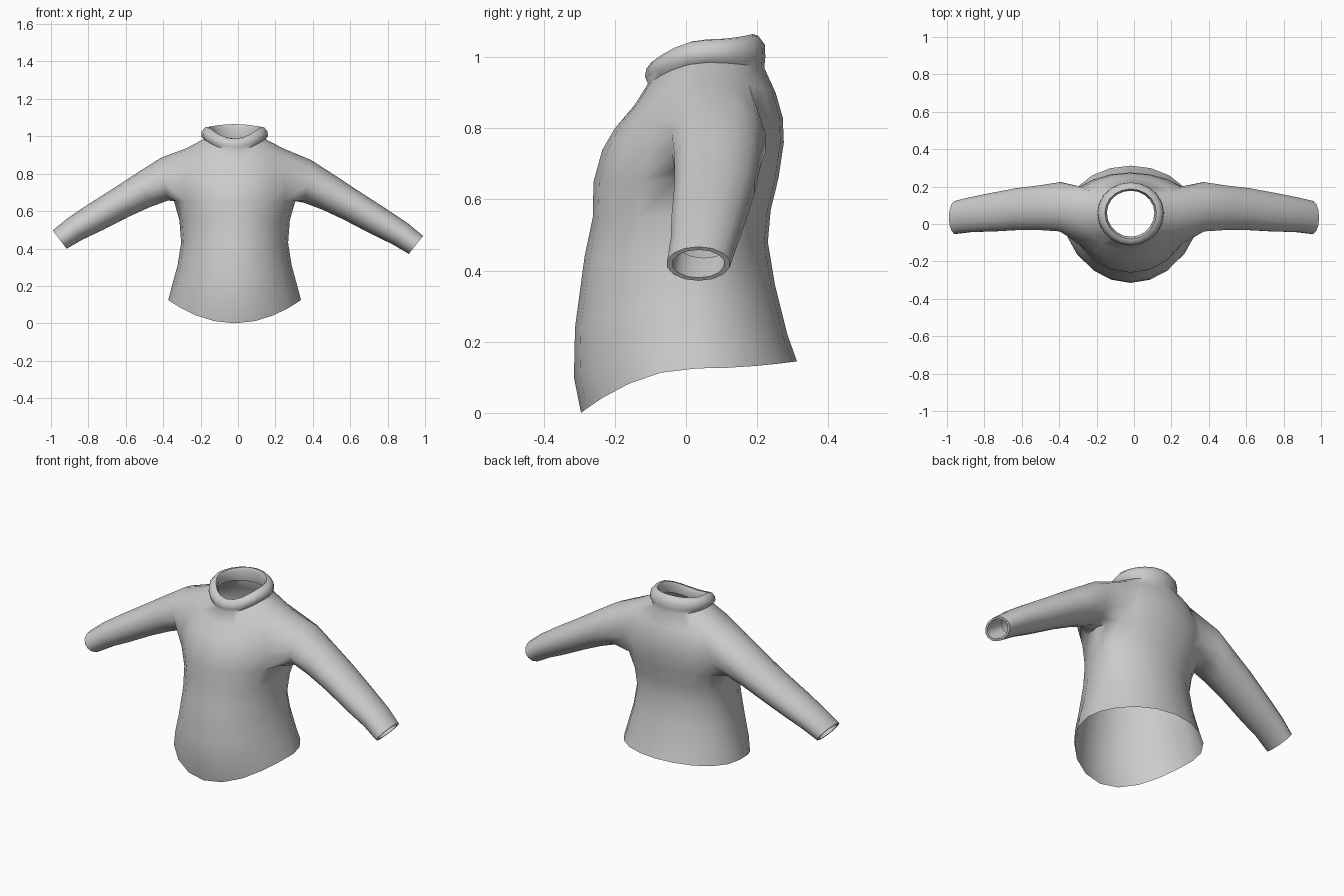
import bpy
import bmesh
from math import sin, cos, pi
from mathutils import Vector

cube = bpy.data.objects.get("Cube")
if cube:
    bpy.data.objects.remove(cube, do_unlink=True)

SIDES = 20          # points around the body
CX = -0.018         # body axis
ARM_LOW, ARM_HIGH = 5, 8    # body rings that bound the armholes

wool = bpy.data.materials.new("grey wool")
wool.use_nodes = True
GREY = (0.6, 0.6, 0.6, 1)
wool.diffuse_color = GREY
wool.node_tree.nodes["Principled BSDF"].inputs["Base Color"].default_value = GREY

bm = bmesh.new()


def body_ring(half_width, front, mid, back, z_front, z_side, z_back):
    """Closed ring whose front, side and back have their own reach and height."""
    ring = []
    for k in range(SIDES):
        a = 2 * pi * k / SIDES
        s = sin(a)
        reach, z_end = (back - mid, z_back) if s > 0 else (mid - front, z_front)
        z = z_side + (z_end - z_side) * s * s
        ring.append(bm.verts.new((CX + half_width * cos(a), mid + reach * s, z)))
    return ring


def sleeve_ring(side, top, bottom, mid_y, half_y, scale=1):
    """Closed ring between a top and a bottom point of the sleeve outline."""
    top, bottom = Vector(top), Vector(bottom)
    mid, half = (top + bottom) / 2, (top - bottom) / 2 * scale
    ring = []
    for k in range(14):
        a = 2 * pi * k / 14
        p = mid + half * cos(a)
        x = side * p.x + CX * (1 - p.x)
        z = p.y - 0.015 * side * p.x
        ring.append(bm.verts.new((x, mid_y + half_y * scale * sin(a), z)))
    return ring


def bridge(a, b, skip=()):
    n = len(a)
    for k in range(n):
        if k not in skip:
            m = (k + 1) % n
            bm.faces.new((a[k], a[m], b[m], b[k]))


# Body from hem to neck, then the rolled collar turning inward
body = [body_ring(*r) for r in (
    (.355, -.295, .03, .312, 0, .125, .145),
    (.335, -.315, .03, .285, .10, .20, .22),
    (.305, -.312, .03, .25, .24, .31, .36),
    (.286, -.285, .03, .23, .44, .43, .48),
    (.295, -.262, .05, .238, .55, .55, .57),
    (.325, -.26, .07, .26, .65, .655, .66),
    (.34, -.235, .08, .275, .74, .74, .76),
    (.31, -.20, .08, .272, .80, .84, .83),
    (.26, -.145, .07, .252, .865, .935, .90),
    (.165, -.107, .06, .22, .925, .985, .97),
    (.178, -.115, .06, .223, .945, 1.0, 1.0),
    (.176, -.112, .06, .222, .967, 1.025, 1.035),
    (.157, -.098, .06, .203, .985, 1.048, 1.06),
    (.138, -.08, .06, .188, .988, 1.05, 1.065),
    (.127, -.068, .06, .178, .97, 1.03, 1.045),
    (.135, -.075, .06, .19, .93, .985, .98),
)]
half = SIDES // 2
armhole = [(c + j) % SIDES for c in (0, half) for j in (-2, -1, 0, 1)]
for i in range(len(body) - 1):
    bridge(body[i], body[i + 1], armhole if ARM_LOW <= i < ARM_HIGH else ())

# Sleeve outline: top point, bottom point, middle y, half depth
SLEEVE = (
    ((.40, .88), (.365, .65), .092, .135),
    ((.53, .797), (.46, .615), .087, .122),
    ((.65, .718), (.575, .562), .08, .115),
    ((.80, .622), (.72, .487), .062, .105),
    ((.91, .548), (.825, .437), .05, .095),
    ((.99, .482), (.915, .385), .035, .09),
)
for side in (1, -1):
    def at(row, j):
        return body[row][j % SIDES if side > 0 else half - j]

    # Armhole rim, from the shoulder point toward the back and around
    rim = [at(ARM_HIGH, j) for j in (0, 1, 2)]
    rim += [at(r, 2) for r in (7, 6)]
    rim += [at(ARM_LOW, j) for j in (2, 1, 0, -1, -2)]
    rim += [at(r, -2) for r in (6, 7)]
    rim += [at(ARM_HIGH, j) for j in (-2, -1)]
    rings = [rim] + [sleeve_ring(side, *r) for r in SLEEVE]
    # Cuff edge turned inward
    rings.append(sleeve_ring(side, *SLEEVE[-1], scale=.82))
    rings.append(sleeve_ring(side, *SLEEVE[-2], scale=.8))
    for a, b in zip(rings, rings[1:]):
        bridge(a, b)

# Outward normals, judged by a face at the front hem
bmesh.ops.recalc_face_normals(bm, faces=bm.faces)
bm.normal_update()
front_hem = min(bm.faces, key=lambda f: f.calc_center_median().z)
if front_hem.normal.y > 0:
    bmesh.ops.reverse_faces(bm, faces=bm.faces)

# Relax the shoulder and armpit joins
joins = [v for r in body[ARM_LOW + 1:ARM_HIGH] for v in r if abs(v.co.x - CX) > .2]
bmesh.ops.smooth_vert(bm, verts=joins, factor=.3, use_axis_x=True, use_axis_y=True, use_axis_z=True)

mesh = bpy.data.meshes.new("sweater")
bm.to_mesh(mesh)
bm.free()
mesh.materials.append(wool)
sweater = bpy.data.objects.new("sweater", mesh)
bpy.context.collection.objects.link(sweater)
bpy.context.view_layer.objects.active = sweater
sweater.select_set(True)
bpy.ops.object.shade_smooth_by_angle(angle=1.0)
